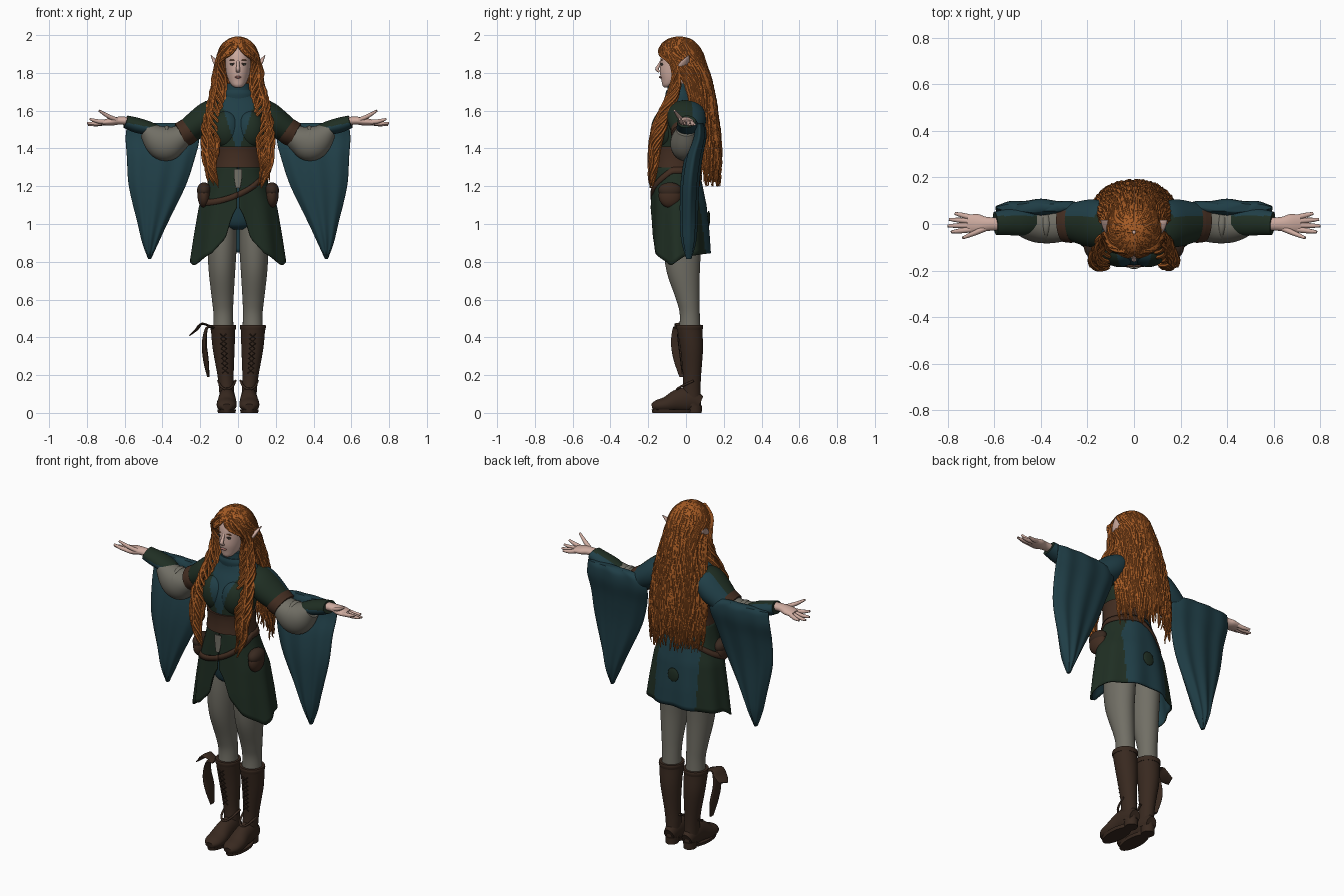
import bpy, bmesh, math, random
from mathutils import Vector

random.seed(4)
if "Cube" in bpy.data.objects:
    bpy.data.objects.remove(bpy.data.objects["Cube"], do_unlink=True)


def material(name, *rgb):
    m = bpy.data.materials.new(name)
    m.use_nodes = True
    m.diffuse_color = (*rgb, 1)
    m.node_tree.nodes["Principled BSDF"].inputs["Base Color"].default_value = (*rgb, 1)
    return m


skin = material("skin", .62, .41, .35)
orange = material("orange hair", .38, .105, .018)
shade = material("deep hair", .22, .06, .012)
teal = material("teal cloth", .014, .048, .062)
green = material("dark green cloth", .014, .028, .017)
leather = material("belt leather", .055, .026, .015)
boot = material("boot leather", .04, .022, .014)
grey = material("grey cloth", .165, .158, .13)
lip = material("lip", .4, .17, .15)
dark = material("dark lash", .03, .02, .015)


def spline(keys, steps=5):
    """Smooth interpolation of a few tuples."""
    out = []
    for i in range(len(keys) - 1):
        four = keys[max(i - 1, 0)], keys[i], keys[i + 1], keys[min(i + 2, len(keys) - 1)]
        for k in range(steps):
            t = k / steps
            out.append([.5 * (2 * q + (r - p) * t + (2 * p - 5 * q + 4 * r - s) * t * t
                              + (3 * q - p - 3 * r + s) * t ** 3) for p, q, r, s in zip(*four)])
    return out + [list(keys[-1])]


def at(keys, v):
    """Linear lookup by the first column."""
    for a, b in zip(keys, keys[1:]):
        if min(a[0], b[0]) <= v <= max(a[0], b[0]):
            t = (v - a[0]) / (b[0] - a[0])
            return [p + (q - p) * t for p, q in zip(a[1:], b[1:])]
    return keys[-1][1:]


def flip(keys, side, column=0):
    return [tuple(v * side if i == column else v for i, v in enumerate(k)) for k in keys]


def loft(bm, rings, closed=True):
    rows = [[bm.verts.new(p) for p in ring] for ring in rings]
    n = len(rows[0])
    for a, b in zip(rows, rows[1:]):
        for i in range(n if closed else n - 1):
            j = (i + 1) % n
            bm.faces.new((a[i], a[j], b[j], b[i]))
    if closed:
        bm.faces.new(rows[0])
        bm.faces.new(rows[-1])


def finish(name, bm, mats, rule=None, thick=0):
    bmesh.ops.recalc_face_normals(bm, faces=bm.faces[:])
    me = bpy.data.meshes.new(name)
    bm.to_mesh(me)
    bm.free()
    for m in mats:
        me.materials.append(m)
    for p in me.polygons:
        p.material_index = int(rule(p.center)) if rule else 0
    me.shade_smooth()
    me.set_sharp_from_angle(angle=1.0)
    ob = bpy.data.objects.new(name, me)
    bpy.context.scene.collection.objects.link(ob)
    if thick:
        mod = ob.modifiers.new("thickness", "SOLIDIFY")
        mod.thickness, mod.offset, mod.material_offset = thick, -1, 1
    return ob


def stack(name, keys, mats, rule=None, folds=0, n=40):
    """Horizontal ellipses: z, centre x, centre y, radius x, radius y."""
    bm, rings = bmesh.new(), []
    for z, cx, cy, rx, ry in spline(keys):
        ring = []
        for i in range(n):
            a = math.tau * i / n
            ring.append((cx + rx * math.cos(a), cy + ry * math.sin(a) * (1 + folds * math.cos(8 * a)), z))
        rings.append(ring)
    loft(bm, rings)
    return finish(name, bm, mats, rule)


def tube(bm, keys, n=12):
    """Sweep: x, y, z, half width, half height."""
    pts = [Vector(k[:3]) for k in keys]
    side, rings = None, []
    for i, k in enumerate(keys):
        t = (pts[min(i + 1, len(pts) - 1)] - pts[max(i - 1, 0)]).normalized()
        if side is None:
            side = t.cross(Vector((0, 0, 1)))
            if side.length < .1:
                side = Vector((1, 0, 0))
        side = (side - t * side.dot(t)).normalized()
        up = side.cross(t)
        turn = [math.tau * j / n for j in range(n)]
        rings.append([pts[i] + side * k[3] * math.cos(a) + up * k[4] * math.sin(a) for a in turn])
    loft(bm, rings)


def sweep(name, keys, mats, rule=None, n=20):
    bm = bmesh.new()
    tube(bm, spline(keys), n)
    return finish(name, bm, mats, rule)


def ball(name, loc, size, mats, rule=None, detail=24):
    bm = bmesh.new()
    bmesh.ops.create_uvsphere(bm, u_segments=detail, v_segments=detail, radius=1)
    bmesh.ops.scale(bm, vec=size, verts=bm.verts[:])
    bmesh.ops.translate(bm, vec=loc, verts=bm.verts[:])
    return finish(name, bm, mats, rule)


# Torso with green bodice around a teal neckline
def bodice(c):
    if c.y > .02:
        return 1.3 < c.z < 1.5
    return 1.3 < c.z < 1.65 and abs(c.x) > .008 + max(0, c.z - 1.39) * .32


stack("torso", [(.97, 0, -.02, .05, .07), (1, 0, -.02, .12, .11), (1.1, 0, -.03, .16, .12),
                (1.22, 0, -.04, .145, .12), (1.33, 0, -.06, .125, .11), (1.4, 0, -.06, .125, .115),
                (1.5, 0, -.05, .15, .125), (1.58, 0, -.035, .165, .112), (1.64, 0, -.025, .15, .09),
                (1.68, 0, -.03, .1, .072), (1.71, 0, -.035, .074, .064), (1.745, 0, -.04, .064, .06)],
      [teal, green], bodice, n=96)
stack("collar_fold", [(1.665, 0, -.032, .094, .074), (1.69, 0, -.034, .092, .074), (1.71, 0, -.036, .078, .067)], [teal])
stack("wide_belt", [(1.3, 0, -.06, .138, .126), (1.34, 0, -.06, .134, .122), (1.38, 0, -.06, .134, .122),
                    (1.41, 0, -.06, .137, .126)], [leather])
stack("neck", [(1.68, 0, -.04, .045, .045), (1.78, 0, -.04, .045, .045)], [skin])

# Open-fronted skirt with teal lining and back panel
HIPS = ((1.31, -.055, .133, .12), (1.2, -.045, .165, .135), (1.1, -.035, .205, .146),
        (.95, -.03, .23, .157), (.78, -.025, .255, .162))
HEM = ((0, 1.1), (.16, 1.04), (.3, .925), (.6, .845), (1.2, .78), (1.7, .83), (math.pi, .85))


def hip_point(a, z, out=0.0):
    cy, rx, ry = at(HIPS, z)
    return ((rx + out) * math.sin(a), cy - (ry + out) * math.cos(a), z)


bm, rows = bmesh.new(), []
for i in range(21):
    row = []
    for j in range(121):
        a = .03 + (math.tau - .06) * j / 120
        z = 1.31 + (at(HEM, min(a, math.tau - a))[0] - 1.31) * i / 20
        row.append(hip_point(a, z, .006 * math.cos(9 * a) * i / 20))
    rows.append(row)
loft(bm, rows, False)
finish("skirt", bm, [green, teal], lambda c: c.y > .05 and abs(c.x) < .135, .008)
ball("back_patch", (0, .12, 1.03), (.035, .008, .04), [green])

# Slanted hip belt, front tab and pouches
bm = bmesh.new()
loft(bm, [[hip_point(a, min(1.285, 1.215 + .08 * math.sin(a) - .06 * math.cos(a)) + h, .007) for a in
           [math.tau * j / 64 for j in range(65)]] for h in (-.016, .016)], False)
finish("hip_belt", bm, [leather], None, .01)
sweep("front_tab", [(0, -.187, 1.29, .022, .004), (0, -.188, 1.24, .02, .004), (0, -.19, 1.19, .012, .004)], [grey])
for s, word in ((1, "left"), (-1, "right")):
    ball(word + "_pouch", (s * .18, -.085, 1.15), (.034, .06, .064), [leather])
    ball(word + "_pouch_flap", (s * .18, -.085, 1.178), (.037, .062, .042), [boot])
    ball(word + "_bust", (s * .062, -.112, 1.5), (.08, .073, .1), [teal, green], bodice, 64)

# Arms: layered sleeve, hanging drape, hands
backing = lambda c: c.y > .035
lining = lambda c: c.y > .055
for s, word in ((1, "left"), (-1, "right")):
    sweep(word + "_upper_sleeve", flip([(.08, -.005, 1.6, .085, .05), (.14, 0, 1.585, .1, .073),
          (.2, .005, 1.537, .1, .077), (.28, .01, 1.484, .078, .063)], s), [green, teal], backing, 48)
    sweep(word + "_arm_band", flip([(.255, .005, 1.499, .084, .068), (.275, .005, 1.485, .086, .07),
          (.305, .003, 1.47, .081, .067)], s), [leather, teal], lining, 48)
    sweep(word + "_puff_sleeve", flip([(.285, 0, 1.475, .068, .057), (.33, -.002, 1.446, .077, .076),
          (.38, -.006, 1.427, .077, .094), (.43, -.004, 1.45, .072, .08), (.485, 0, 1.498, .052, .044)], s),
          [grey, teal], lining, 48)
    sweep(word + "_forearm_cuff", flip([(.43, .005, 1.488, .05, .035), (.48, .008, 1.508, .058, .038),
          (.54, .008, 1.524, .056, .04), (.595, .003, 1.542, .05, .034)], s), [green, teal],
          lambda c: c.y > .035 or c.z < 1.43 + .18 * abs(c.x), 48)
    stack(word + "_sleeve_drape", flip([(.815, .468, .015, .008, .012), (.9, .464, .015, .043, .034),
          (1, .453, .015, .078, .042), (1.2, .428, .02, .15, .045), (1.35, .408, .04, .18, .043),
          (1.45, .4, .068, .195, .035), (1.51, .405, .072, .185, .03), (1.535, .44, .07, .15, .018)], s, 1),
          [teal], folds=.12, n=64)
    sweep(word + "_palm", flip([(.57, 0, 1.545, .028, .022), (.63, 0, 1.547, .03, .021),
          (.67, 0, 1.542, .042, .021), (.715, .002, 1.537, .038, .014)], s), [skin])
    bm = bmesh.new()
    for base, tip in (((.7, .028, 1.537), (.77, .046, 1.528)), ((.7, .012, 1.537), (.795, .02, 1.526)),
                      ((.7, -.006, 1.537), (.8, -.008, 1.535)), ((.7, -.024, 1.54), (.785, -.034, 1.556)),
                      ((.64, -.02, 1.55), (.735, -.06, 1.6))):
        a, b = Vector(base), Vector(tip)
        mid = (a + b) / 2 + Vector((0, 0, -.004))
        keys = [(*a, .012, .012), (*mid, .011, .011), (*b, .006, .006)]
        tube(bm, flip(spline(keys), s), 10)
    finish(word + "_fingers", bm, [skin])

# Legs and boots
for s, word in ((1, "left"), (-1, "right")):
    stack(word + "_leg", flip([(1.06, .08, -.02, .07, .095), (.9, .084, -.02, .077, .1), (.75, .085, -.015, .07, .088),
          (.6, .081, .01, .057, .062), (.52, .078, .02, .052, .053), (.42, .078, .02, .055, .058)], s, 1), [grey])
    stack(word + "_boot_shaft", flip([(.465, .079, .02, .066, .068), (.44, .079, .02, .064, .066),
          (.34, .076, .03, .058, .06), (.2, .066, .032, .043, .048), (.12, .06, .03, .04, .047),
          (.04, .058, .03, .038, .05)], s, 1), [boot])
    stack(word + "_boot_rim", flip([(.44, .079, .02, .066, .068), (.455, .079, .02, .069, .071),
          (.466, .079, .02, .067, .069)], s, 1), [boot])
    sweep(word + "_boot_foot", flip([(.058, .075, .05, .032, .04), (.058, .02, .07, .043, .064),
          (.058, -.04, .065, .047, .06), (.06, -.1, .045, .053, .043), (.06, -.15, .037, .048, .032),
          (.06, -.18, .03, .026, .018)], s), [boot], n=28)
    stack(word + "_sole", flip([(0, .06, -.07, .046, .108), (.018, .06, -.07, .05, .112)], s, 1), [boot])
    stack(word + "_heel", flip([(0, .058, .045, .034, .038), (.04, .058, .045, .036, .04)], s, 1), [boot])
    sweep(word + "_ankle_strap", flip([(.014, .04, .17, .006, .006), (.03, -.025, .14, .006, .006),
          (.06, -.048, .125, .006, .006), (.09, -.025, .14, .006, .006), (.104, .04, .17, .006, .006)], s), [boot])
    bm = bmesh.new()
    for k in (-1, 1):
        lace = []
        for i in range(9):
            z = .21 + .026 * i
            y = -.02 - .026 * (i / 8)
            lace.append((s * (.067 + .0015 * i) + k * (.016 if i % 2 else -.016), y, z, .003, .003))
        tube(bm, lace, 6)
    finish(word + "_boot_laces", bm, [boot])
sweep("ribbon_short", [(-.13, -.02, .45, .025, .006), (-.19, -.02, .472, .04, .006),
                       (-.22, -.01, .44, .045, .006), (-.25, .005, .415, .03, .004)], [boot])
sweep("ribbon_long", [(-.13, -.03, .45, .03, .006), (-.165, -.035, .45, .035, .006), (-.178, -.035, .37, .045, .012),
                      (-.17, -.02, .28, .045, .014), (-.157, -.015, .19, .02, .006)], [boot])

# Head, face and ears
stack("head", [(1.722, 0, -.1, .015, .015), (1.735, 0, -.088, .034, .037), (1.76, 0, -.07, .05, .06),
               (1.8, 0, -.055, .062, .083), (1.85, 0, -.045, .068, .092), (1.9, 0, -.04, .07, .09),
               (1.95, 0, -.04, .055, .07), (1.975, 0, -.04, .025, .035)], [skin])
sweep("nose", [(0, -.13, 1.865, .007, .006), (0, -.143, 1.84, .008, .008), (0, -.154, 1.82, .011, .009),
               (0, -.14, 1.806, .011, .006)], [skin])
ball("lips", (0, -.135, 1.777), (.019, .008, .006), [lip])
for s, word in ((1, "left"), (-1, "right")):
    ball(word + "_eye", (s * .029, -.127, 1.845), (.014, .006, .005), [grey])
    ball(word + "_iris", (s * .028, -.131, 1.845), (.005, .004, .005), [dark])
    ball(word + "_lashes", (s * .03, -.129, 1.851), (.016, .006, .002), [dark])
    ball(word + "_brow", (s * .03, -.128, 1.868), (.018, .006, .002), [shade])
    sweep(word + "_ear", flip([(.075, -.03, 1.805, .02, .01), (.1, -.018, 1.832, .03, .013),
          (.12, -.003, 1.86, .023, .01), (.143, .016, 1.893, .002, .002)], s), [skin])

# Hair: z, radius x, radius y, centre y, angle covered from the back
HAIR = spline([(1.99, .008, .008, -.035, 3.14), (1.977, .048, .058, -.035, 3.14), (1.945, .084, .095, -.035, 3.12),
               (1.9, .103, .116, -.03, 2.78), (1.855, .11, .116, -.018, 2.2), (1.75, .126, .115, .015, 1.75),
               (1.6, .155, .118, .04, 1.7), (1.4, .168, .113, .067, 1.7), (1.2, .16, .098, .08, 1.65)], 6)
bm = bmesh.new()
loft(bm, [[(.96 * rx * math.sin(am * j / 24), cy + .96 * ry * math.cos(am * j / 24), z)
           for j in range(-24, 25)] for z, rx, ry, cy, am in HAIR[:-3]], False)
finish("hair_underlayer", bm, [shade])

bm = bmesh.new()
for i in range(150):
    s, phase, r = -1 + 2 * i / 149, random.uniform(0, 6), random.uniform(.006, .0095)
    rows = HAIR[:len(HAIR) - random.randint(0, 4)]
    path = []
    for k, (z, rx, ry, cy, am) in enumerate(rows):
        loose = min(1, (2 - z) * 4)
        a = s * am + .035 * loose * math.sin(phase + 38 * z)
        w = .006 * loose * math.cos(phase * 2 + 45 * z)
        fat = r * min(1, .4 + loose, (len(rows) - k) / 5)
        path.append(((rx + w) * math.sin(a), cy + (ry + w) * math.cos(a), z, fat, fat))
    tube(bm, path, 6)
finish("long_hair", bm, [orange])

# Twisted front locks: centre x, y, z, spread
LOCK = spline([(.03, -.115, 1.955, .01), (.08, -.1, 1.905, .016), (.1, -.06, 1.83, .026), (.1, -.055, 1.74, .036),
               (.12, -.09, 1.63, .046), (.14, -.14, 1.52, .047), (.147, -.165, 1.4, .04),
               (.145, -.175, 1.3, .028), (.115, -.185, 1.19, .012)], 6)
for side, word in ((1, "left"), (-1, "right")):
    bm = bmesh.new()
    for i in range(22):
        phase, reach = math.tau * i / 22, random.uniform(.5, 1.1)
        rows = LOCK[:len(LOCK) - random.randint(0, 7)]
        path = []
        for k, (x, y, z, w) in enumerate(rows):
            a = phase + 9 * z + .5 * math.sin(30 * z + i)
            fat = .009 * min(1, (len(rows) - k) / 5)
            path.append((side * (x + w * reach * math.cos(a)), y + .7 * w * reach * math.sin(a), z, fat, fat))
        tube(bm, path, 6)
    finish(word + "_front_lock", bm, [orange])
